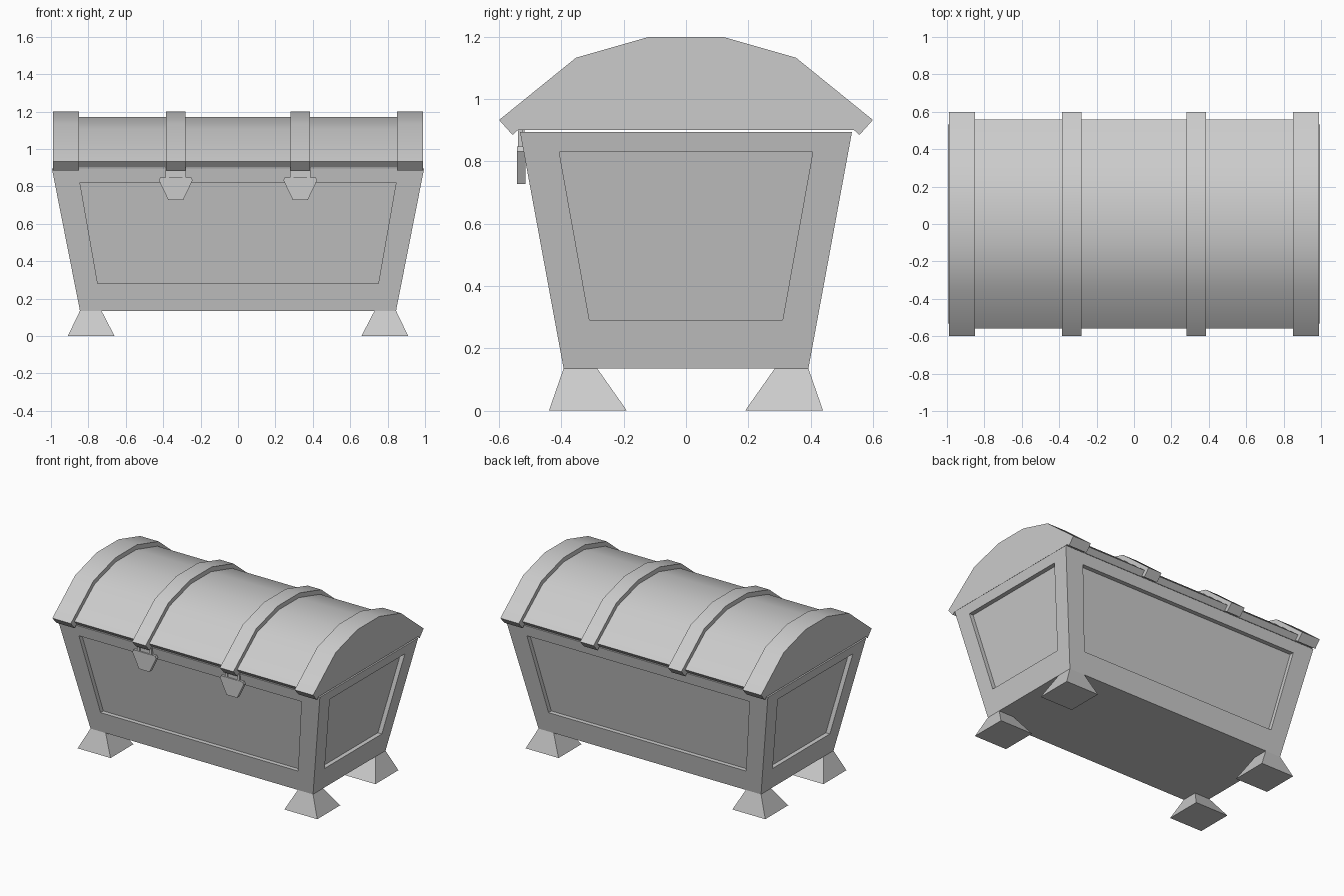
import bpy, bmesh, math
from mathutils import Vector

if "Cube" in bpy.data.objects:
    bpy.data.objects.remove(bpy.data.objects["Cube"], do_unlink=True)

grey = bpy.data.materials.new("plain_grey")
grey.use_nodes = True
grey.diffuse_color = (0.6, 0.6, 0.6, 1)
grey.node_tree.nodes["Principled BSDF"].inputs["Base Color"].default_value = (0.6, 0.6, 0.6, 1)


def finish(name, bm, smooth=False):
    bmesh.ops.remove_doubles(bm, verts=bm.verts, dist=0.0005)
    bmesh.ops.recalc_face_normals(bm, faces=bm.faces)
    mesh = bpy.data.meshes.new(name)
    bm.to_mesh(mesh)
    bm.free()
    obj = bpy.data.objects.new(name, mesh)
    bpy.context.collection.objects.link(obj)
    mesh.materials.append(grey)
    if smooth:
        bpy.ops.object.select_all(action="DESELECT")
        obj.select_set(True)
        bpy.context.view_layer.objects.active = obj
        bpy.ops.object.shade_smooth_by_angle(angle=math.radians(30))
    return obj


def extrude(name, outline, offset, smooth=False):
    """Prism from a planar outline, pushed along offset."""
    bm = bmesh.new()
    face = bm.faces.new([bm.verts.new(p) for p in outline])
    geom = bmesh.ops.extrude_face_region(bm, geom=[face], use_keep_orig=True)["geom"]
    moved = [v for v in geom if isinstance(v, bmesh.types.BMVert)]
    bmesh.ops.translate(bm, verts=moved, vec=offset)
    return finish(name, bm, smooth)


# Tapered body with a recessed panel on each of the four sides
BOTTOM, TOP = 0.135, 0.895


def half_size(z):
    t = (z - BOTTOM) / (TOP - BOTTOM)
    return 0.845 + 0.15 * t, 0.393 + 0.14 * t


def ring(z):
    hx, hy = half_size(z)
    return [(sx * hx, sy * hy, z) for sx, sy in ((-1, -1), (1, -1), (1, 1), (-1, 1))]


def panelled_side(bm, corners, panel, inward):
    recess = [p + inward for p in panel]
    loops = [[bm.verts.new(p) for p in pts] for pts in (corners, panel, recess)]
    for a, b in zip(loops, loops[1:]):
        for i in range(4):
            j = (i + 1) % 4
            bm.faces.new((a[i], a[j], b[j], b[i]))
    bm.faces.new(loops[2])


bm = bmesh.new()
low, high = ring(BOTTOM), ring(TOP)
for pts in (low, high):
    bm.faces.new([bm.verts.new(p) for p in pts])
for s in (-1, 1):
    rows = ((0.28, 0.75), (0.82, 0.845))
    (z0, w0), (z1, w1) = rows
    spots = ((-w0, z0), (w0, z0), (w1, z1), (-w1, z1))
    hx, hy = half_size(BOTTOM)
    tx, ty = half_size(TOP)
    panelled_side(bm,
                  [(-hx, s * hy, BOTTOM), (hx, s * hy, BOTTOM), (tx, s * ty, TOP), (-tx, s * ty, TOP)],
                  [Vector((w, s * half_size(z)[1], z)) for w, z in spots],
                  Vector((0, -s * 0.03, 0)))
    w0, w1, z0, z1 = 0.31, 0.407, 0.29, 0.83
    spots = ((-w0, z0), (w0, z0), (w1, z1), (-w1, z1))
    panelled_side(bm,
                  [(s * hx, -hy, BOTTOM), (s * hx, hy, BOTTOM), (s * tx, ty, TOP), (s * tx, -ty, TOP)],
                  [Vector((s * half_size(z)[0], w, z)) for w, z in spots],
                  Vector((-s * 0.03, 0, 0)))
finish("chest_body", bm)

# Four flared feet
for sx, x_name in ((-1, "right"), (1, "left")):
    for sy, y_name in ((-1, "front"), (1, "back")):
        bm = bmesh.new()
        levels = ((0, 0.66, 0.91, 0.19, 0.44), (0.135, 0.73, 0.845, 0.285, 0.393))
        loops = []
        for z, x0, x1, y0, y1 in levels:
            loops.append([bm.verts.new((sx * x, sy * y, z))
                          for x, y in ((x0, y0), (x1, y0), (x1, y1), (x0, y1))])
        for loop in loops:
            bm.faces.new(loop)
        for i in range(4):
            j = (i + 1) % 4
            bm.faces.new((loops[0][i], loops[0][j], loops[1][j], loops[1][i]))
        finish(f"{y_name}_{x_name}_foot", bm)


# Arched lid and its four raised bands
def arch(name, half, x0, x1):
    outline = [(x0, y, z) for y, z in half] + [(x0, -y, z) for y, z in reversed(half)]
    extrude(name, outline, (x1 - x0, 0, 0), True)


arch("lid", ((0.515, 0.9), (0.53, 0.9), (0.56, 0.932), (0.34, 1.106), (0.11, 1.17)), -0.98, 0.98)
band = ((0.515, 0.9), (0.54, 0.9), (0.557, 0.885), (0.6, 0.933), (0.353, 1.133), (0.118, 1.2))
for name, x0, x1 in (("right_end_band", -0.99, -0.85), ("right_middle_band", -0.385, -0.282),
                     ("left_middle_band", 0.282, 0.385), ("left_end_band", 0.85, 0.99)):
    arch(name, band, x0, x1)

# Two front clasps: tapered plate, two prongs and a tab
for side, cx in (("right", -0.333), ("left", 0.333)):
    plate = ((-0.04, 0.728), (0.04, 0.728), (0.09, 0.832), (0.083, 0.848), (-0.083, 0.848), (-0.09, 0.832))
    extrude(f"{side}_clasp_plate", [(cx + x, -0.542, z) for x, z in plate], (0, 0.027, 0))
    for name, x0, x1, y, z0 in (("prong_a", -0.055, -0.036, -0.54, 0.84),
                                ("prong_b", 0.036, 0.055, -0.54, 0.84),
                                ("tab", -0.036, 0.036, -0.533, 0.84)):
        outline = [(cx + x0, y, z0), (cx + x1, y, z0), (cx + x1, y, 0.9), (cx + x0, y, 0.9)]
        extrude(f"{side}_clasp_{name}", outline, (0, 0.015, 0))
